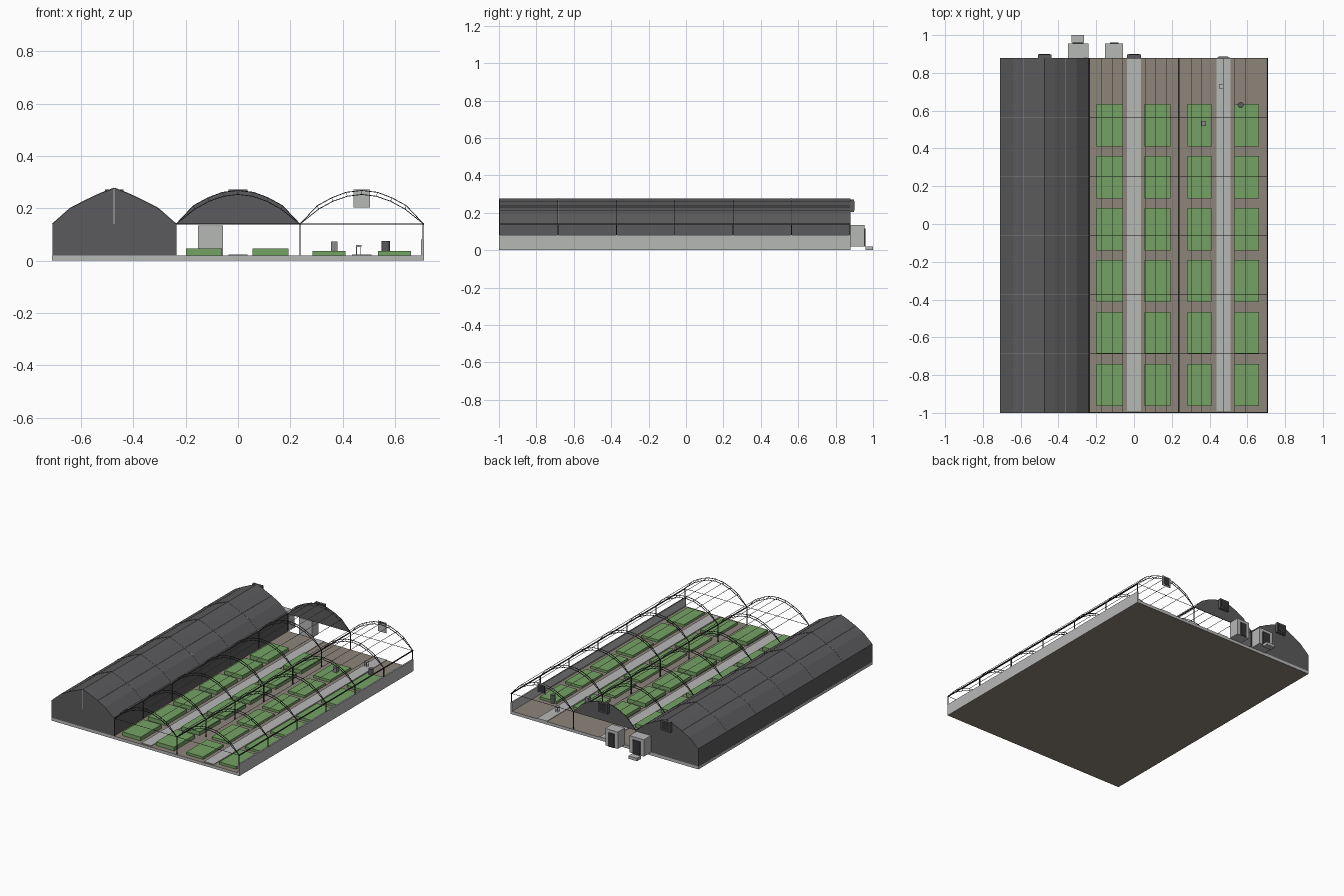
import bpy, bmesh
from mathutils import Vector

if "Cube" in bpy.data.objects:
    bpy.data.objects.remove(bpy.data.objects["Cube"])


def material(name, r, g, b):
    m = bpy.data.materials.new(name)
    m.use_nodes = True
    m.diffuse_color = (r, g, b, 1)
    m.node_tree.nodes["Principled BSDF"].inputs["Base Color"].default_value = (r, g, b, 1)
    return m


CONCRETE = material("pale grey", 0.47, 0.48, 0.47)
SOIL = material("brown soil", 0.27, 0.235, 0.195)
CLADDING = material("charcoal", 0.105, 0.105, 0.11)
STEEL = material("dark steel", 0.035, 0.035, 0.04)
ZINC = material("mid grey", 0.25, 0.25, 0.25)
GREEN = material("crop green", 0.175, 0.36, 0.125)

BAY = 0.473
FRONT, BACK = -1.0, 0.88
FLOOR, EAVE = 0.02, 0.14
FRAMES = [FRONT + 0.003 + i * (BACK - FRONT - 0.006) / 6 for i in range(7)]


def finish(name, bm, *mats):
    bmesh.ops.recalc_face_normals(bm, faces=bm.faces)
    me = bpy.data.meshes.new(name)
    bm.to_mesh(me)
    bm.free()
    for m in mats:
        me.materials.append(m)
    ob = bpy.data.objects.new(name, me)
    bpy.context.collection.objects.link(ob)
    return ob


def add_box(bm, x0, x1, y0, y1, z0, z1):
    vs = bmesh.ops.create_cube(bm, size=1)["verts"]
    for v in vs:
        v.co = ((x0 + x1) / 2 + v.co.x * (x1 - x0),
                (y0 + y1) / 2 + v.co.y * (y1 - y0),
                (z0 + z1) / 2 + v.co.z * (z1 - z0))


def box(name, mat, *dims):
    bm = bmesh.new()
    add_box(bm, *dims)
    return finish(name, bm, mat)


def bars(name, mat, segments, width):
    """Square bars along straight segments."""
    bm = bmesh.new()
    for a, b in segments:
        a, b = Vector(a), Vector(b)
        d = b - a
        vs = bmesh.ops.create_cube(bm, size=1)["verts"]
        q = d.to_track_quat("Z", "Y")
        for v in vs:
            v.co = (a + b) / 2 + q @ Vector((v.co.x * width, v.co.y * width, v.co.z * d.length))
    return finish(name, bm, mat)


def prism(name, mat, profile, y0, y1):
    bm = bmesh.new()
    f = bm.faces.new([bm.verts.new((x, y0, z)) for x, z in profile])
    new = bmesh.ops.extrude_face_region(bm, geom=[f])["geom"]
    bmesh.ops.translate(bm, verts=[v for v in new if isinstance(v, bmesh.types.BMVert)],
                        vec=(0, y1 - y0, 0))
    return finish(name, bm, mat)


def arch(cx, half):
    """Full arch points from half an arch given as (offset, height)."""
    return [(cx - o, z) for o, z in half] + [(cx + o, z) for o, z in half[-2::-1]]


PEAKED = [(0.236, EAVE), (0.168, 0.2), (0.11, 0.23), (0.055, 0.256), (0, 0.277)]
ROUND = [(0.236, EAVE), (0.17, 0.21), (0.115, 0.24), (0.06, 0.261), (0, 0.268)]
INNER = [(0.236, EAVE), (0.165, 0.197), (0.11, 0.227), (0.055, 0.246), (0, 0.253)]

# Ground slab with soil on top and below, concrete rim
bm = bmesh.new()
add_box(bm, -0.71, 0.71, FRONT, BACK, 0, FLOOR)
bm.normal_update()
for f in bm.faces:
    f.material_index = 0 if abs(f.normal.z) > 0.5 else 1
finish("ground_slab", bm, SOIL, CONCRETE)

# Paths down the two open bays
for side, cx in (("middle", 0), ("outer", BAY)):
    box(side + "_path", CONCRETE, cx - 0.037, cx + 0.037, FRONT + 0.01, BACK, FLOOR, FLOOR + 0.004)

# Planting beds, lower in the outer bay
for bay, cols, top in (("middle", (-0.13, 0.124), 0.046), ("outer", (0.347, 0.598), 0.037)):
    half = 0.068 if bay == "middle" else 0.063
    bm = bmesh.new()
    for cx in cols:
        for row in range(6):
            cy = -0.852 + row * 0.275
            add_box(bm, cx - half, cx + half, cy - 0.112, cy + 0.112, FLOOR, top)
    finish(bay + "_planting_beds", bm, GREEN)

# Closed bay
closed = arch(-BAY, PEAKED)
prism("closed_bay", CLADDING,
      [(closed[0][0], FLOOR)] + closed + [(closed[-1][0], FLOOR)], FRONT, BACK)
bars("closed_bay_ribs", ZINC,
     [((a[0], y, a[1]), (b[0], y, b[1])) for y in FRAMES[1:-1] for a, b in zip(closed, closed[1:])],
     0.004)
bars("closed_bay_purlins", ZINC,
     [((x, FRONT, z), (x, BACK, z)) for x, z in (closed[2], closed[6])], 0.003)
bars("front_mullion", CONCRETE,
     [((-BAY, FRONT + 0.001, EAVE), (-BAY, FRONT + 0.001, 0.275))], 0.004)

# Back gable over the middle bay
prism("middle_back_gable", CLADDING, arch(0, ROUND), BACK - 0.004, BACK)

# Open frames: double arches with struts and purlins
for bay, cx in (("middle", 0), ("outer", BAY)):
    outer, inner = arch(cx, ROUND), arch(cx, INNER)
    hoops, struts = [], []
    for y in FRAMES:
        for pts in (outer, inner):
            hoops += [((a[0], y, a[1]), (b[0], y, b[1])) for a, b in zip(pts, pts[1:])]
        struts += [((a[0], y, a[1]), (b[0], y, b[1]))
                   for a, b in list(zip(outer, inner))[1:-1]]
    bars(bay + "_arches", STEEL, hoops, 0.003)
    bars(bay + "_arch_struts", ZINC, struts, 0.002)
    bars(bay + "_purlins", ZINC,
         [((x, FRONT, z), (x, BACK, z)) for x, z in outer[1:-1]], 0.002)
    bars(bay + "_end_ties", STEEL,
         [((cx - 0.236, y, EAVE), (cx + 0.236, y, EAVE)) for y in (FRAMES[0], FRAMES[-1])], 0.002)

# Gutters, posts and low side wall
for name, x in (("closed", -0.237), ("middle", 0.237), ("outer", 0.707)):
    bars(name + "_eave_rail", STEEL, [((x, FRONT, EAVE), (x, BACK, EAVE))], 0.006)
    bars(name + "_posts", STEEL, [((x, y, FLOOR), (x, y, EAVE)) for y in FRAMES], 0.005)
box("low_side_wall", CONCRETE, 0.7, 0.71, FRONT, BACK, 0.0, 0.08)

# Back entrance porches with doors
for name, x0, x1 in (("closed", -0.35, -0.242), ("middle", -0.153, -0.058)):
    box(name + "_porch", CONCRETE, x0, x1, BACK, 0.955, FLOOR, 0.135)
    box(name + "_door", STEEL, x0 + 0.025, x1 - 0.025, 0.955, 0.96, FLOOR, 0.115)
box("door_step", CONCRETE, -0.33, -0.265, 0.96, 1.0, 0, FLOOR)

# Back ventilation boxes
for name, cx, mat, depth in (("closed", -BAY, CLADDING, 0.018),
                             ("middle", 0, CLADDING, 0.018),
                             ("outer", BAY, CONCRETE, 0.005)):
    w = 0.036 if mat is CLADDING else 0.032
    box(name + "_vent", mat, cx - w, cx + w, BACK, BACK + depth, 0.203, 0.272)
    if mat is CLADDING:
        box(name + "_vent_louvre", STEEL, cx - w + 0.007, cx + w - 0.007,
            BACK + depth, BACK + depth + 0.002, 0.211, 0.264)
box("outer_vent_grille", STEEL, BAY - 0.025, BAY + 0.025, BACK + 0.005, BACK + 0.007, 0.211, 0.264)

# Loose equipment in the outer bay
box("control_cabinet", ZINC, 0.355, 0.381, 0.52, 0.545, FLOOR, 0.074)
box("stool_seat", CONCRETE, 0.45, 0.472, 0.718, 0.74, 0.053, 0.059)
bars("stool_legs", CONCRETE,
     [((x, y, FLOOR), (x, y, 0.055)) for x in (0.453, 0.469) for y in (0.721, 0.737)], 0.003)
bm = bmesh.new()
bmesh.ops.create_cone(bm, cap_ends=True, segments=16, radius1=0.016, radius2=0.016, depth=0.055)
bmesh.ops.translate(bm, verts=bm.verts, vec=(0.565, 0.63, FLOOR + 0.0275))
finish("water_barrel", bm, CLADDING)
